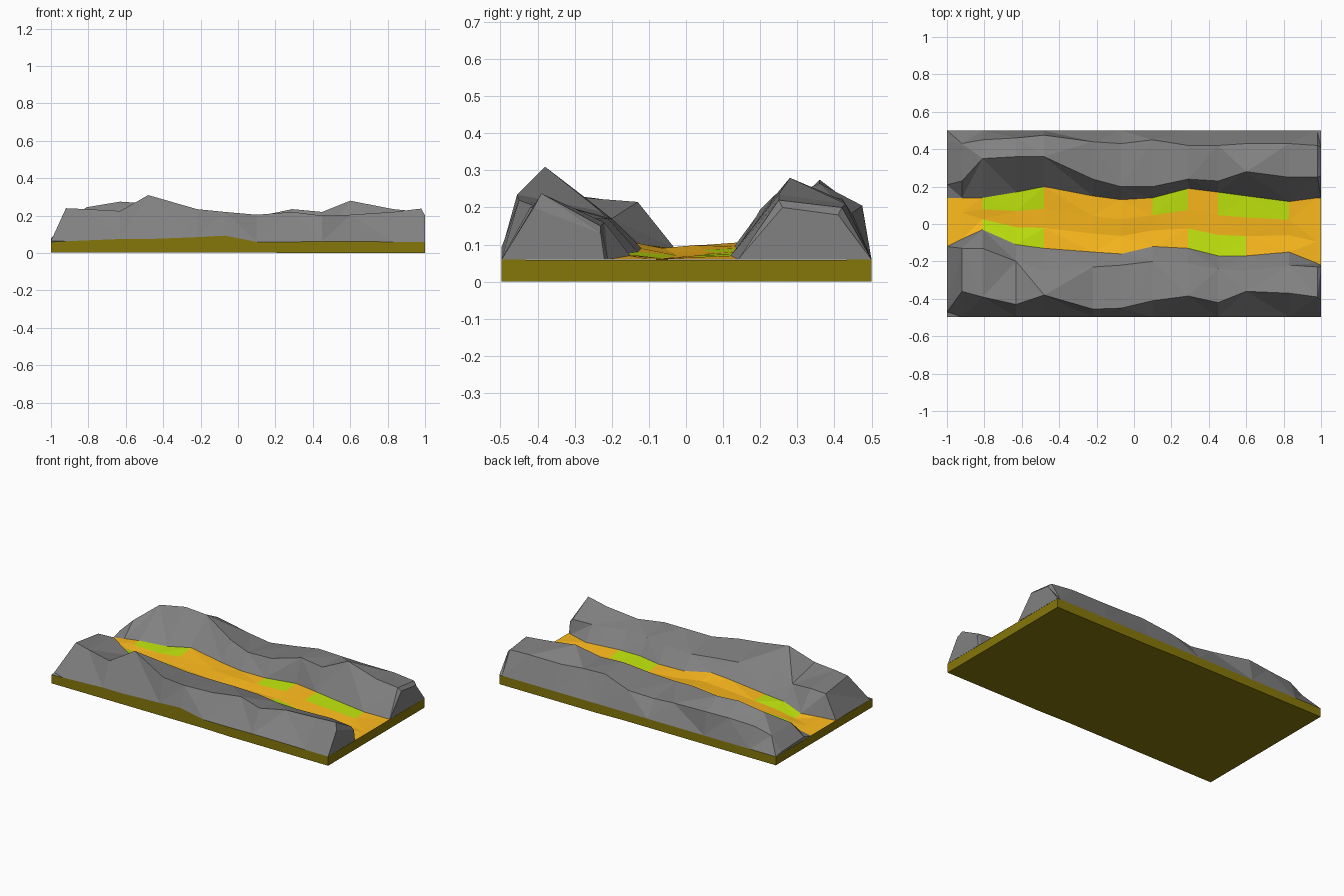
import bpy

if "Cube" in bpy.data.objects:
    bpy.data.objects.remove(bpy.data.objects["Cube"])

X = [-1, -.92, -.81, -.63, -.48, -.22, -.07, .1, .29, .45, .6, .83, .98, 1]

# path edges (y) and heights (z) at each station
PATH_S = [-.12, -.08, -.03, -.11, -.13, -.15, -.16, -.12, -.13, -.17, -.17, -.15, -.21, -.22]
PATH_N = [.14, .14, .14, .17, .2, .15, .13, .14, .19, .17, .15, .12, .14, .14]
Z_S = [.06, .075, .09, .09, .09, .105, .11, .09, .08, .075, .075, .07, .06, .06]
Z_N = [.06, .075, .09, .09, .11, .1, .095, .09, .085, .08, .075, .07, .06, .06]
# top of the soil along the front edge
SOIL = [.06, .063, .068, .075, .075, .085, .093, .06, .06, .062, .062, .06, .06, .06]
# crest and shoulder points (y, z) of the two ridges
S_CREST = [(-.47, .065), (-.36, .24), (-.39, .235), (-.43, .225), (-.38, .31), (-.455, .235), (-.45, .22),
           (-.41, .205), (-.385, .22), (-.42, .2), (-.36, .205), (-.37, .22), (-.39, .238), (-.41, .2)]
S_SHOULDER = [(-.22, .065), (-.13, .21), (-.13, .215), (-.2, .17), (-.25, .21), (-.23, .19), (-.22, .18),
              (-.2, .17), (-.21, .17), (-.24, .17), (-.25, .17), (-.22, .16), (-.23, .15), (-.23, .13)]
N_CREST = [(.21, .08), (.23, .16), (.35, .245), (.36, .275), (.36, .265), (.24, .215), (.2, .19),
           (.2, .195), (.24, .235), (.23, .22), (.28, .28), (.25, .235), (.25, .22), (.26, .2)]
N_SHOULDER = [(.44, .07), (.43, .15), (.45, .19), (.46, .2), (.475, .205), (.44, .18), (.43, .165),
              (.45, .18), (.42, .225), (.42, .22), (.43, .21), (.43, .21), (.42, .2), (.41, .18)]


def material(name, color):
    m = bpy.data.materials.new(name)
    m.diffuse_color = color
    m.use_nodes = True
    m.node_tree.nodes["Principled BSDF"].inputs["Base Color"].default_value = m.diffuse_color
    return m


def loft(name, rows, mats=(), closed=False, caps=False, pick=None):
    """Skin (y, z) rows along the stations with flat triangles."""
    n = len(rows[0])
    verts = [(x, y, z) for x, row in zip(X, rows) for y, z in row]
    faces, index = [], []
    for i in range(len(X) - 1):
        for j in range(n if closed else n - 1):
            k = (j + 1) % n
            a, b, c, d = i * n + j, (i + 1) * n + j, (i + 1) * n + k, i * n + k
            # outward winding: the slab profile runs the other way round
            tris = [(a, b, c), (a, c, d)] if (i + j) % 2 else [(a, b, d), (b, c, d)]
            faces += tris
            index += [pick(i, j) if pick else 0] * 2
    if caps:
        faces += [tuple(range(n)), tuple(reversed(range((len(X) - 1) * n, len(X) * n)))]
        index += [0, 0]
    mesh = bpy.data.meshes.new(name)
    mesh.from_pydata(verts, [], faces)
    for m in mats:
        mesh.materials.append(m)
    for p, i in zip(mesh.polygons, index):
        p.material_index = i
    obj = bpy.data.objects.new(name, mesh)
    bpy.context.collection.objects.link(obj)
    return obj


soil = material("soil", (.235, .185, .003, 1))
ochre = material("ochre", (.98, .49, .012, 1))
grass = material("grass", (.53, .78, .004, 1))
rock = material("rock", (.22, .22, .22, 1))

# soil slab, its top kept just under the path
rows = []
for i, z in enumerate(SOIL):
    top = .059 if i in (0, 12, 13) else .048
    rows.append([(-.497, .004), (-.497, z), (-.42, top), (.42, top), (.5, .06), (.5, .004)][::-1])
    if i > 7:
        rows[-1] = [(y, 0 if zz == .004 else zz) for y, zz in rows[-1]]
slab = loft("soil_base", [r[::-1] for r in rows], [soil], closed=True, caps=True)

# sandy path with grass patches along its edges
rows = []
for i in range(len(X)):
    s, n = PATH_S[i], PATH_N[i]
    mid = (Z_S[i] + Z_N[i]) / 2
    inner = 2 <= i <= 11
    rows.append([(s, Z_S[i]), (s + .33 * (n - s), mid - .012 * inner),
                 (s + .64 * (n - s), mid - .004 * inner), (n, Z_N[i])])
GREEN = {(2, 0), (3, 0), (8, 0), (9, 0), (2, 2), (3, 2), (7, 2), (9, 2), (10, 2)}
loft("path", rows, [ochre, grass], pick=lambda i, j: int((i, j) in GREEN))

# rock ridges on both sides
loft("front_ridge", [[(-.497, SOIL[i]), S_CREST[i], S_SHOULDER[i], (PATH_S[i], Z_S[i])]
                     for i in range(len(X))], [rock], caps=True)
loft("back_ridge", [[(PATH_N[i], Z_N[i]), N_CREST[i], N_SHOULDER[i], (.5, .06)]
                    for i in range(len(X))], [rock], caps=True)
